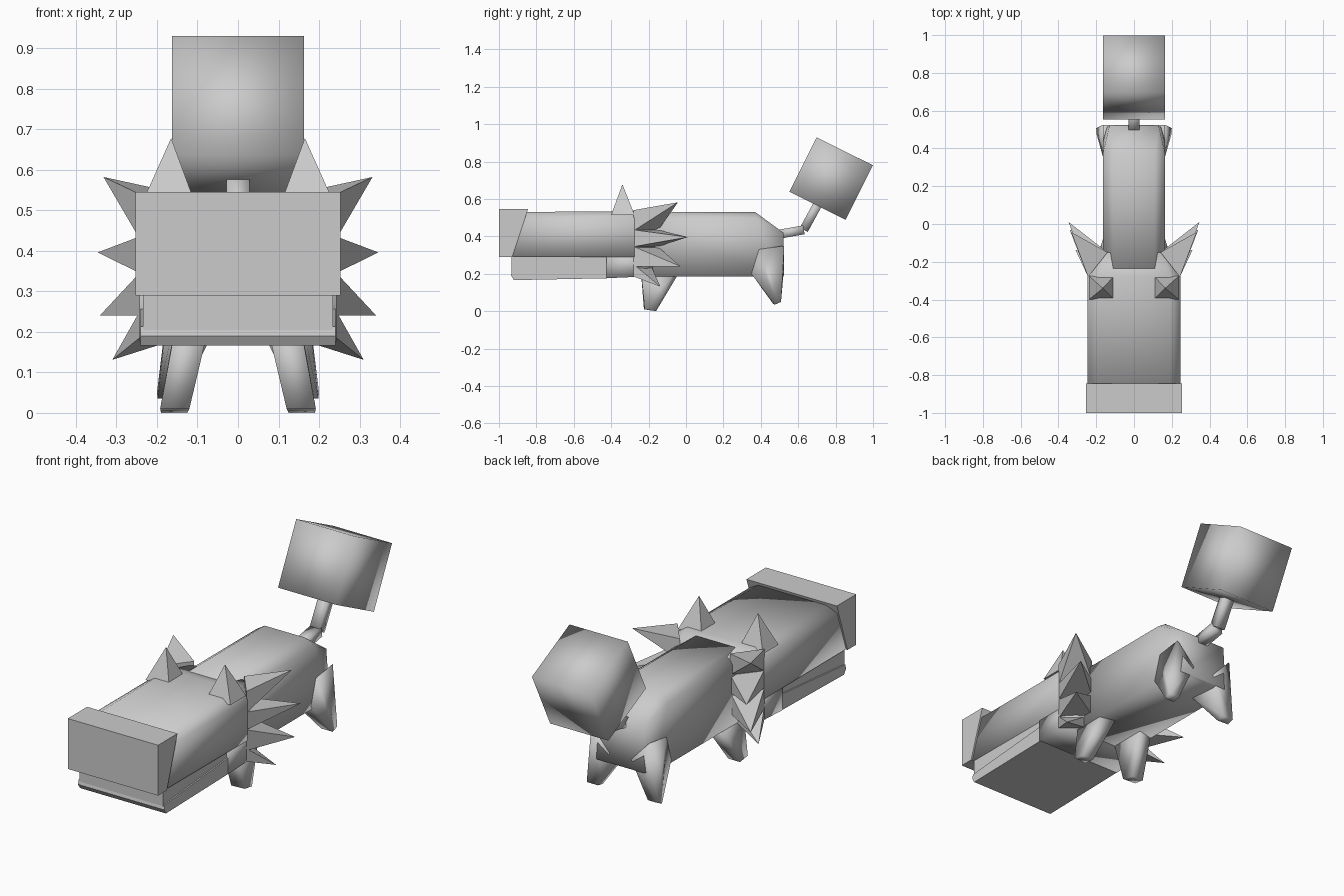
import bpy, bmesh, math
from mathutils import Matrix, Vector


def hull(name, pts, mirror=False, smooth=True):
    """Convex part from its corner points, optionally mirrored across x."""
    bm = bmesh.new()
    for p in pts:
        bm.verts.new(p)
    bmesh.ops.convex_hull(bm, input=bm.verts[:])
    bmesh.ops.dissolve_limit(bm, angle_limit=0.01, verts=bm.verts[:], edges=bm.edges[:])
    bmesh.ops.recalc_face_normals(bm, faces=bm.faces[:])
    for f in bm.faces:
        f.smooth = smooth
    me = bpy.data.meshes.new(name)
    bm.to_mesh(me)
    bm.free()
    ob = bpy.data.objects.new(name, me)
    bpy.context.collection.objects.link(ob)
    if mirror:
        m = ob.modifiers.new("Mirror", 'MIRROR')
        m.use_mirror_merge = False
    return ob


def wide(half, *yz):
    """Side-view (y, z) points repeated at both half widths."""
    return [(s * half, y, z) for y, z in yz for s in (-1, 1)]


# Body with slightly sloped shoulders and cut-off rump
hull("body",
     wide(0.11, (-0.3, 0.53), (0.37, 0.53)) +
     wide(0.163, (-0.3, 0.495), (0.38, 0.495), (-0.3, 0.185), (0.50, 0.185)) +
     wide(0.13, (0.52, 0.42), (0.525, 0.19)))

# Upper head tapering into the neck
hull("upper_head",
     wide(0.19, (-0.88, 0.53), (-0.28, 0.535)) +
     wide(0.245, (-0.88, 0.50), (-0.27, 0.50), (-0.93, 0.292), (-0.27, 0.29)) +
     wide(0.15, (-0.15, 0.52), (-0.15, 0.29)))

# Block snout, undercut at the back
hull("snout", wide(0.253, (-1.0, 0.29), (-1.0, 0.545), (-0.845, 0.545), (-0.93, 0.29)),
     smooth=False)

# Lower jaw, mouth filling and cheeks behind the mouth
hull("lower_jaw", wide(0.241, (-0.935, 0.19), (-0.92, 0.166), (-0.93, 0.213),
                       (-0.42, 0.257), (-0.42, 0.176)), smooth=False)
hull("mouth", wide(0.234, (-0.932, 0.295), (-0.932, 0.205), (-0.40, 0.24), (-0.40, 0.31)),
     smooth=False)
hull("cheeks", wide(0.243, (-0.425, 0.31), (-0.425, 0.176), (-0.25, 0.31), (-0.25, 0.184)) +
     wide(0.15, (-0.15, 0.31), (-0.18, 0.19)))

# Ears
hull("ears", [(x, y, 0.515) for x in (0.105, 0.238) for y in (-0.40, -0.275)] +
     [(0.165, -0.34, 0.678)], mirror=True, smooth=False)

# Mane spikes: tip, low and high base
spikes = [((0.332, -0.043, 0.582), 0.43, 0.54),
          ((0.346, 0.01, 0.396), 0.345, 0.435),
          ((0.341, -0.03, 0.24), 0.24, 0.345),
          ((0.31, -0.137, 0.131), 0.185, 0.25)]
for i, (tip, lo, hi) in enumerate(spikes):
    inner = -0.19 if i == 3 else -0.15
    hull("mane_spike", [(0.243, -0.28, lo), (0.243, -0.28, hi),
                        (0.14, inner, lo), (0.14, inner, hi), tip],
         mirror=True, smooth=False)

# Legs
hull("front_legs", [(0.075, -0.24, 0.20), (0.155, -0.24, 0.21),
                    (0.075, -0.04, 0.20), (0.155, -0.05, 0.22),
                    (0.12, -0.225, 0.01), (0.192, -0.22, 0.01),
                    (0.125, -0.16, 0.0), (0.19, -0.16, 0.0)], mirror=True)
hull("hind_legs", [(0.06, 0.35, 0.20), (0.163, 0.35, 0.20), (0.163, 0.39, 0.33),
                   (0.06, 0.525, 0.24), (0.163, 0.525, 0.35),
                   (0.14, 0.465, 0.04), (0.198, 0.475, 0.035),
                   (0.14, 0.505, 0.048), (0.20, 0.508, 0.05)], mirror=True)

# Bent tail stem
path = [(0.49, 0.41), (0.63, 0.435), (0.72, 0.60)]
for a, b in zip(path, path[1:]):
    d = (Vector(b) - Vector(a)).normalized()
    n = Vector((-d.y, d.x)) * 0.024
    ends = [Vector(p) + k * n for p in (a, b) for k in (-1, 1)]
    hull("tail_stem", wide(0.028, *[tuple(e) for e in ends]))

# Tilted cube at the tail end
cube = hull("tail_block", [(x, y, z) for x in (-0.163, 0.163)
                           for y in (-0.168, 0.168) for z in (-0.163, 0.163)])
cube.data.transform(Matrix.Translation((0, 0.776, 0.709)) @
                    Matrix.Rotation(math.radians(-26.5), 4, 'X'))
